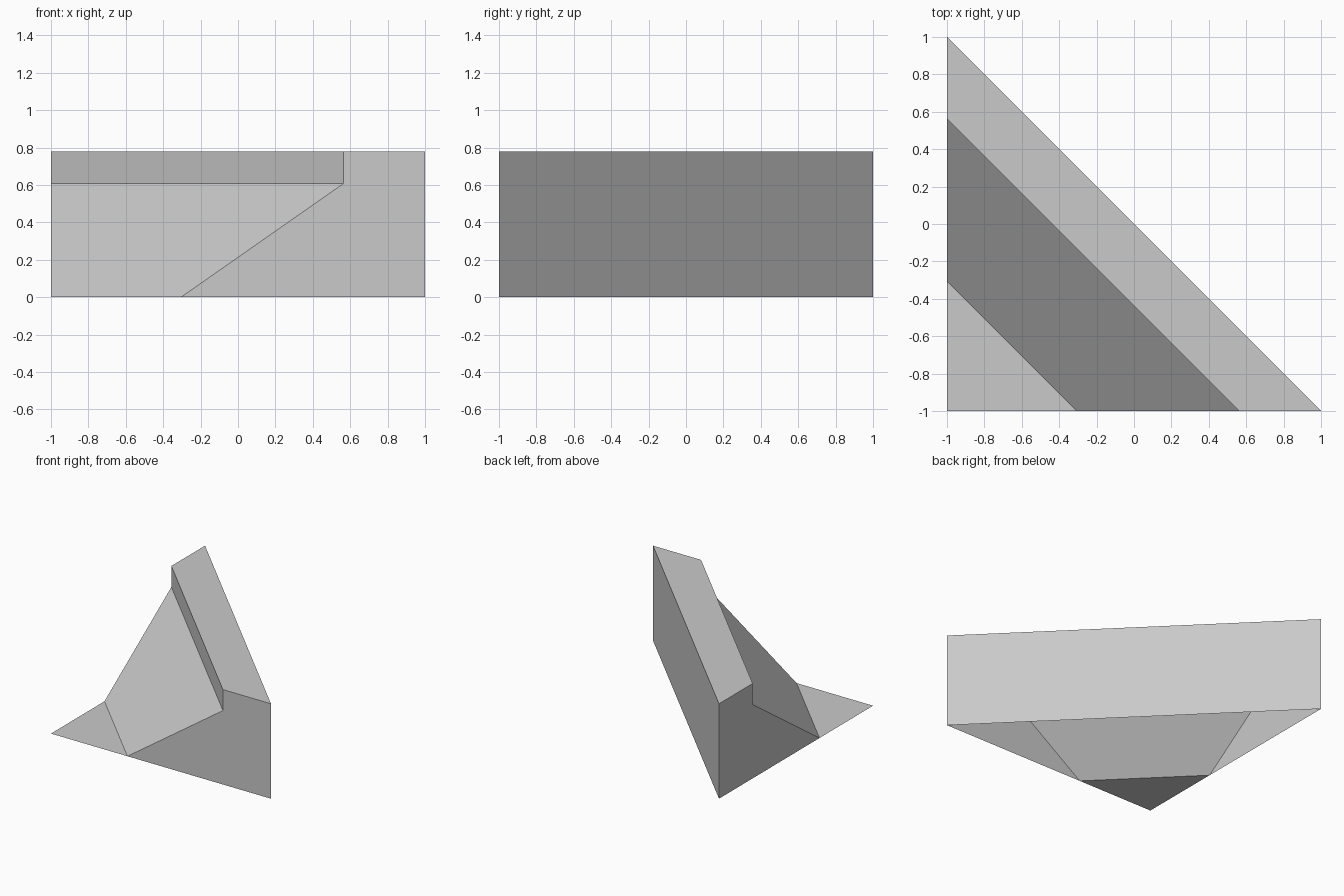
import bpy
import bmesh

cube = bpy.data.objects.get("Cube")
if cube:
    bpy.data.objects.remove(cube, do_unlink=True)

# Single matte grey
grey = bpy.data.materials.new("light_grey")
grey.use_nodes = True
colour = (0.59, 0.59, 0.59, 1)
grey.diffuse_color = colour
grey.node_tree.nodes["Principled BSDF"].inputs["Base Color"].default_value = colour

CORNER = -1.0
SLOPE_FOOT = -0.305
SLOPE_TOP = 0.563
BACK = 1.0
STEP_HEIGHT = 0.607
HEIGHT = 0.78


def diagonal_sweep(name, profile, caps):
    """Sweep a (distance, height) profile between the two square sides."""
    bm = bmesh.new()
    front = [bm.verts.new((d, CORNER, z)) for d, z in profile]
    side = [bm.verts.new((CORNER, d, z)) for d, z in profile]
    for i in range(len(profile) - 1):
        bm.faces.new((front[i], front[i + 1], side[i + 1], side[i]))
    if caps:
        bm.faces.new(front[::-1])
        bm.faces.new(side)
    # Merges the two ends where they meet at the corner
    bmesh.ops.remove_doubles(bm, verts=bm.verts[:], dist=0.0001)
    mesh = bpy.data.meshes.new(name)
    bm.to_mesh(mesh)
    bm.free()
    mesh.materials.append(grey)
    obj = bpy.data.objects.new(name, mesh)
    bpy.context.collection.objects.link(obj)
    return obj


# Sloped bank with a raised flat ridge and upright back, open underneath
diagonal_sweep("sloped_bank", [
    (SLOPE_FOOT, 0),
    (SLOPE_TOP, STEP_HEIGHT),
    (SLOPE_TOP, HEIGHT),
    (BACK, HEIGHT),
    (BACK, 0),
], caps=True)

# Thin triangular floor in the corner
diagonal_sweep("corner_floor", [(CORNER, 0), (SLOPE_FOOT, 0)], caps=False)
